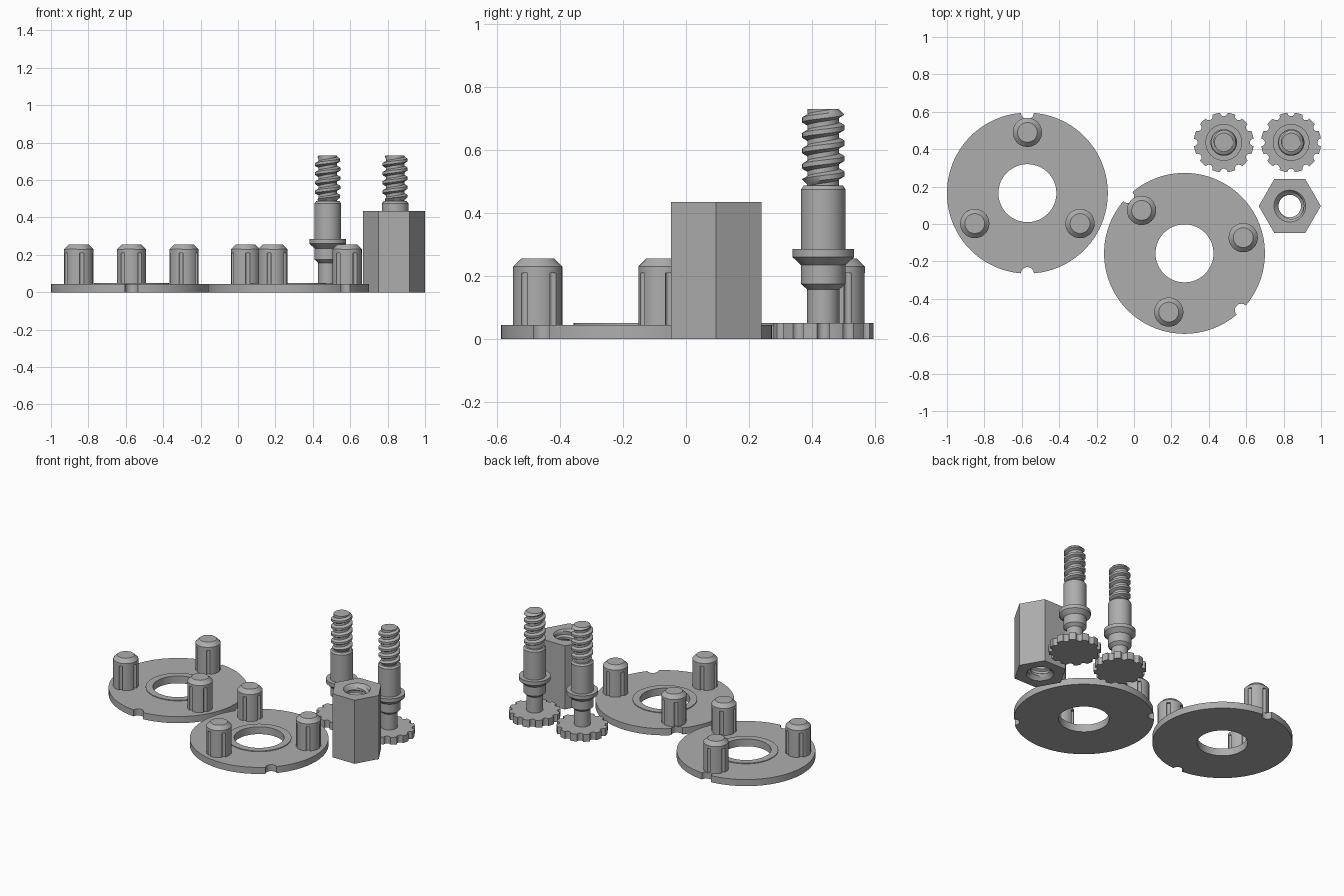
import bpy, bmesh, math
from math import sin, cos, pi, radians

if "Cube" in bpy.data.objects:
    bpy.data.objects.remove(bpy.data.objects["Cube"])

mat = bpy.data.materials.new("mid_grey")
mat.diffuse_color = (0.42, 0.42, 0.42, 1)
mat.use_nodes = True
mat.node_tree.nodes["Principled BSDF"].inputs["Base Color"].default_value = mat.diffuse_color


def finish(name, bm, loc):
    bmesh.ops.remove_doubles(bm, verts=bm.verts, dist=1e-5)
    bmesh.ops.recalc_face_normals(bm, faces=bm.faces)
    me = bpy.data.meshes.new(name)
    bm.to_mesh(me)
    bm.free()
    me.materials.append(mat)
    ob = bpy.data.objects.new(name, me)
    bpy.context.collection.objects.link(ob)
    ob.location = loc
    smooth(ob)
    return ob


def smooth(ob):
    bpy.ops.object.select_all(action='DESELECT')
    ob.select_set(True)
    bpy.context.view_layer.objects.active = ob
    bpy.ops.object.shade_smooth_by_angle(angle=radians(30))


def circle(r, n=64):
    return [(r * cos(2 * pi * i / n), r * sin(2 * pi * i / n)) for i in range(n)]


def notched(r, angles, nr, total=96):
    """Circle with round bites of radius nr at the given angles (degrees)."""
    h = 2 * math.asin(nr / (2 * r))
    pts = []
    for i, deg in enumerate(angles):
        a = radians(deg)
        b = radians(angles[i + 1] if i + 1 < len(angles) else angles[0] + 360)
        p0, p1 = a - pi / 2 - h / 2, a - 1.5 * pi + h / 2
        for k in range(9):
            p = p0 + (p1 - p0) * k / 8
            pts.append((r * cos(a) + nr * cos(p), r * sin(a) + nr * sin(p)))
        n = max(2, int(total * (b - a) / (2 * pi)))
        for k in range(1, n):
            t = a + h + (b - a - 2 * h) * k / n
            pts.append((r * cos(t), r * sin(t)))
    return pts


def plate(name, loops, z0, z1, loc):
    """Extrude a flat outline, with optional hole loops, from z0 to z1."""
    cu = bpy.data.curves.new(name, 'CURVE')
    cu.dimensions = '2D'
    cu.fill_mode = 'BOTH'
    cu.extrude = (z1 - z0) / 2
    for loop in loops:
        sp = cu.splines.new('POLY')
        sp.points.add(len(loop) - 1)
        for p, q in zip(sp.points, loop):
            p.co = (q[0], q[1], 0, 1)
        sp.use_cyclic_u = True
    tmp = bpy.data.objects.new(name + "_outline", cu)
    bpy.context.collection.objects.link(tmp)
    dg = bpy.context.evaluated_depsgraph_get()
    me = bpy.data.meshes.new_from_object(tmp.evaluated_get(dg))
    bpy.data.objects.remove(tmp)
    bm = bmesh.new()
    bm.from_mesh(me)
    bmesh.ops.translate(bm, verts=bm.verts, vec=(0, 0, (z0 + z1) / 2))
    return finish(name, bm, loc)


def lathe(name, profile, loc, n=48):
    bm = bmesh.new()
    vs = [bm.verts.new((r, 0, z)) for r, z in profile]
    es = [bm.edges.new(p) for p in zip(vs, vs[1:])]
    bmesh.ops.spin(bm, geom=vs + es, cent=(0, 0, 0), axis=(0, 0, 1),
                   angle=2 * pi, steps=n)
    return finish(name, bm, loc)


def thread(name, z0, z1, root, crest, pitch, limit, loc, n=40):
    """Closed helical rod; limit(z, r) shapes the ends."""
    form = [(0, root), (0.3, root), (0.5, crest), (0.8, crest)]
    bm = bmesh.new()
    rows = []
    for k in range(-2, int((z1 - z0) / pitch) + 2):
        for ph, r0 in form:
            row = []
            for i in range(n + 1):
                t = 2 * pi * i / n
                z = min(z1, max(z0, z0 + pitch * (k + ph + i / n)))
                r = limit(z, r0)
                row.append(bm.verts.new((r * cos(t), r * sin(t), z)))
            rows.append(row)
    for a, b in zip(rows, rows[1:]):
        for i in range(n):
            bm.faces.new((a[i], a[i + 1], b[i + 1], b[i]))
    bmesh.ops.remove_doubles(bm, verts=bm.verts, dist=1e-5)
    bmesh.ops.holes_fill(bm, edges=[e for e in bm.edges if e.is_boundary], sides=0)
    return finish(name, bm, loc)


# Carrier discs, each with two rim notches, a raised lip and three grooved pegs
for tag, cx, cy, rot in (("left", -0.57, 0.165, 0), ("right", 0.27, -0.157, 45)):
    c = (cx, cy, 0)
    plate(tag + "_disc", [notched(0.43, [90 + rot, 270 + rot], 0.035, 128),
                          circle(0.155)], 0, 0.045, c)
    plate(tag + "_disc_lip", [circle(0.2), circle(0.155)], 0.045, 0.05, c)
    for k in range(3):
        d = 90 + rot + 120 * k
        p = (cx + 0.325 * cos(radians(d)), cy + 0.325 * sin(radians(d)), 0)
        grooves = [d + 72 * j for j in range(5)]
        plate(f"{tag}_peg_{k + 1}", [notched(0.078, grooves, 0.012, 60)], 0.04, 0.21, p)
        lathe(f"{tag}_peg_cap_{k + 1}",
              [(0, 0.21), (0.078, 0.21), (0.078, 0.23), (0.053, 0.255), (0, 0.255)], p)

# Threaded spindles standing on toothed wheels
for tag, cx in (("left", 0.48), ("right", 0.84)):
    c = (cx, 0.436, 0)
    plate(tag + "_toothed_wheel",
          [notched(0.16, [30 * i for i in range(12)], 0.02, 96)], 0, 0.05, c)
    lathe(tag + "_spindle",
          [(0, 0.05), (0.051, 0.05), (0.051, 0.157), (0.071, 0.175), (0.071, 0.235),
           (0.098, 0.26), (0.098, 0.285), (0.071, 0.285), (0.071, 0.475),
           (0.062, 0.487), (0, 0.487)], c)
    thread(tag + "_spindle_thread", 0.48, 0.73, 0.05, 0.067, 0.049,
           lambda z, r: min(r, 0.05 + 0.73 - z, 0.05 + max(0, z - 0.49)), c)

# Tall hex nut with a threaded, countersunk bore
c = (0.833, 0.096, 0)
nut = plate("hex_nut", [circle(0.166, 6)], 0, 0.435, c)
cutter = thread("nut_bore_cutter", -0.01, 0.445, 0.06, 0.075, 0.049,
                lambda z, r: max(r, 0.085 - z, 0.085 - (0.435 - z)), c)
cutter.hide_render = True
m = nut.modifiers.new("bore", 'BOOLEAN')
m.operation = 'DIFFERENCE'
m.solver = 'EXACT'
m.object = cutter
bpy.ops.object.select_all(action='DESELECT')
bpy.context.view_layer.objects.active = nut
nut.select_set(True)
bpy.ops.object.modifier_apply(modifier=m.name)
bpy.data.objects.remove(cutter)
smooth(nut)
